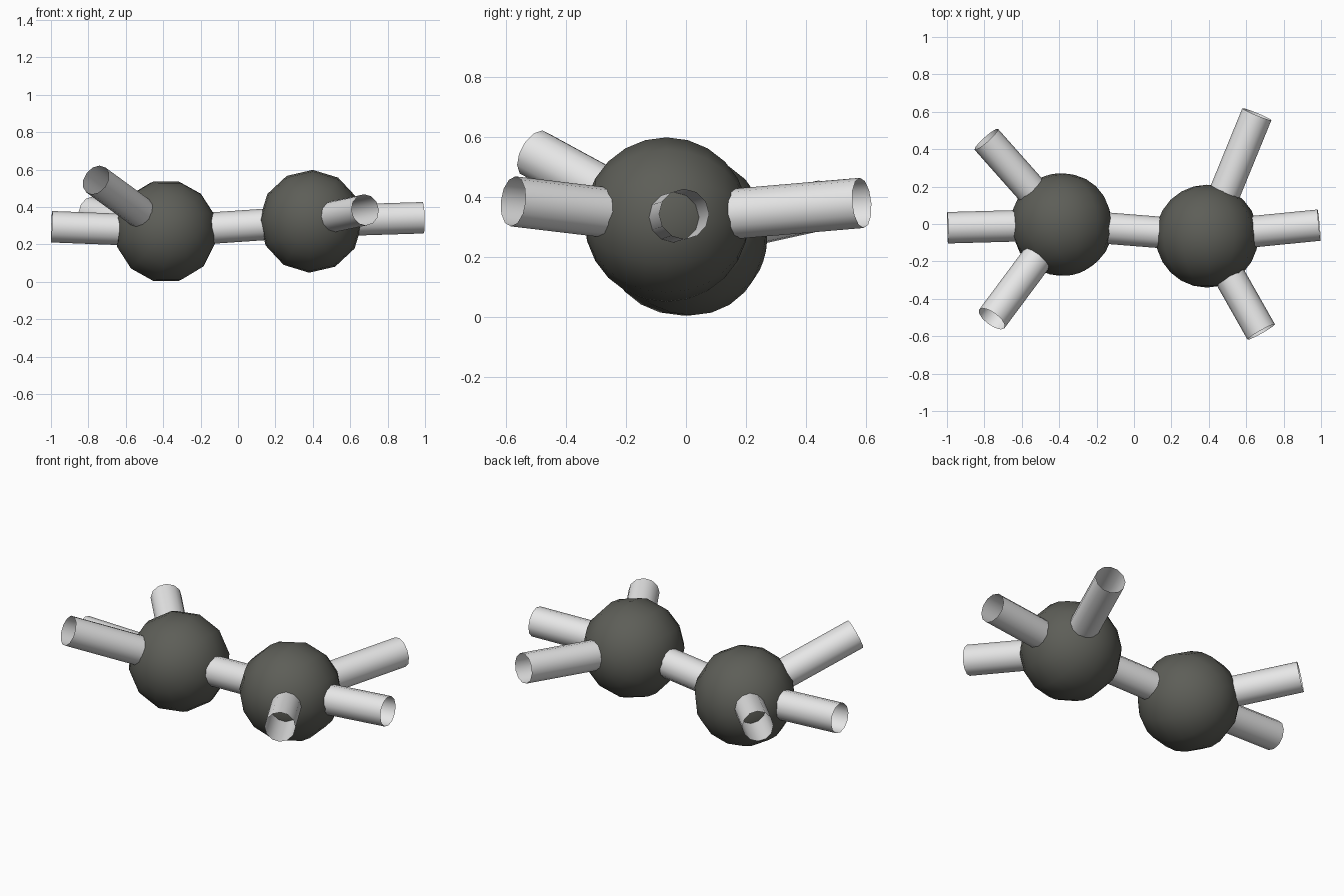
import bpy
from math import radians
from mathutils import Matrix, Vector

cube = bpy.data.objects.get("Cube")
if cube:
    bpy.data.objects.remove(cube, do_unlink=True)


def make_material(name, rgb):
    mat = bpy.data.materials.new(name)
    mat.use_nodes = True
    mat.diffuse_color = (*rgb, 1)
    bsdf = next(n for n in mat.node_tree.nodes if n.type == 'BSDF_PRINCIPLED')
    bsdf.inputs["Base Color"].default_value = (*rgb, 1)
    return mat


DARK = make_material("dark grey", (0.11, 0.112, 0.097))
PALE = make_material("pale grey", (0.8, 0.8, 0.8))

BALL_RADIUS = 0.275
TUBE_RADIUS = 0.084


def finish(name, mat, matrix):
    obj = bpy.context.object
    obj.name = name
    obj.matrix_world = matrix
    obj.data.materials.append(mat)
    bpy.ops.object.shade_smooth_by_angle(angle=radians(60))


def ball(name, center, pole, twist):
    """Faceted-outline sphere with its pole along a given direction."""
    bpy.ops.mesh.primitive_uv_sphere_add(segments=12, ring_count=12, radius=BALL_RADIUS)
    turn = Vector(pole).to_track_quat('Z', 'Y').to_matrix().to_4x4()
    finish(name, DARK, Matrix.Translation(center) @ turn
           @ Matrix.Rotation(radians(twist), 4, 'Z'))


def tube(name, start, end):
    """Thin open-ended tube between two points."""
    start, end = Vector(start), Vector(end)
    axis = end - start
    bpy.ops.mesh.primitive_cylinder_add(vertices=12, radius=TUBE_RADIUS,
                                        depth=axis.length, end_fill_type='NOTHING')
    turn = axis.to_track_quat('Z', 'Y').to_matrix().to_4x4()
    finish(name, PALE, Matrix.Translation((start + end) / 2) @ turn)


# Two balls
right_center = (-0.385, -0.003, 0.271)
left_center = (0.39, -0.065, 0.324)
ball("right_ball", right_center, (-0.25, 0.92, -0.25), 15)
ball("left_ball", left_center, (0, 1, 0), 2)

# Tube joining the balls
tube("joining_tube", right_center, left_center)

# Three outer tubes on each ball
tube("right_end_tube", right_center, (-0.997, -0.02, 0.295))
tube("right_back_tube", right_center, (-0.79, 0.453, 0.372))
tube("right_front_tube", right_center, (-0.76, -0.507, 0.545))
tube("left_end_tube", left_center, (0.99, -0.006, 0.343))
tube("left_back_tube", left_center, (0.657, 0.587, 0.38))
tube("left_front_tube", left_center, (0.68, -0.577, 0.385))
